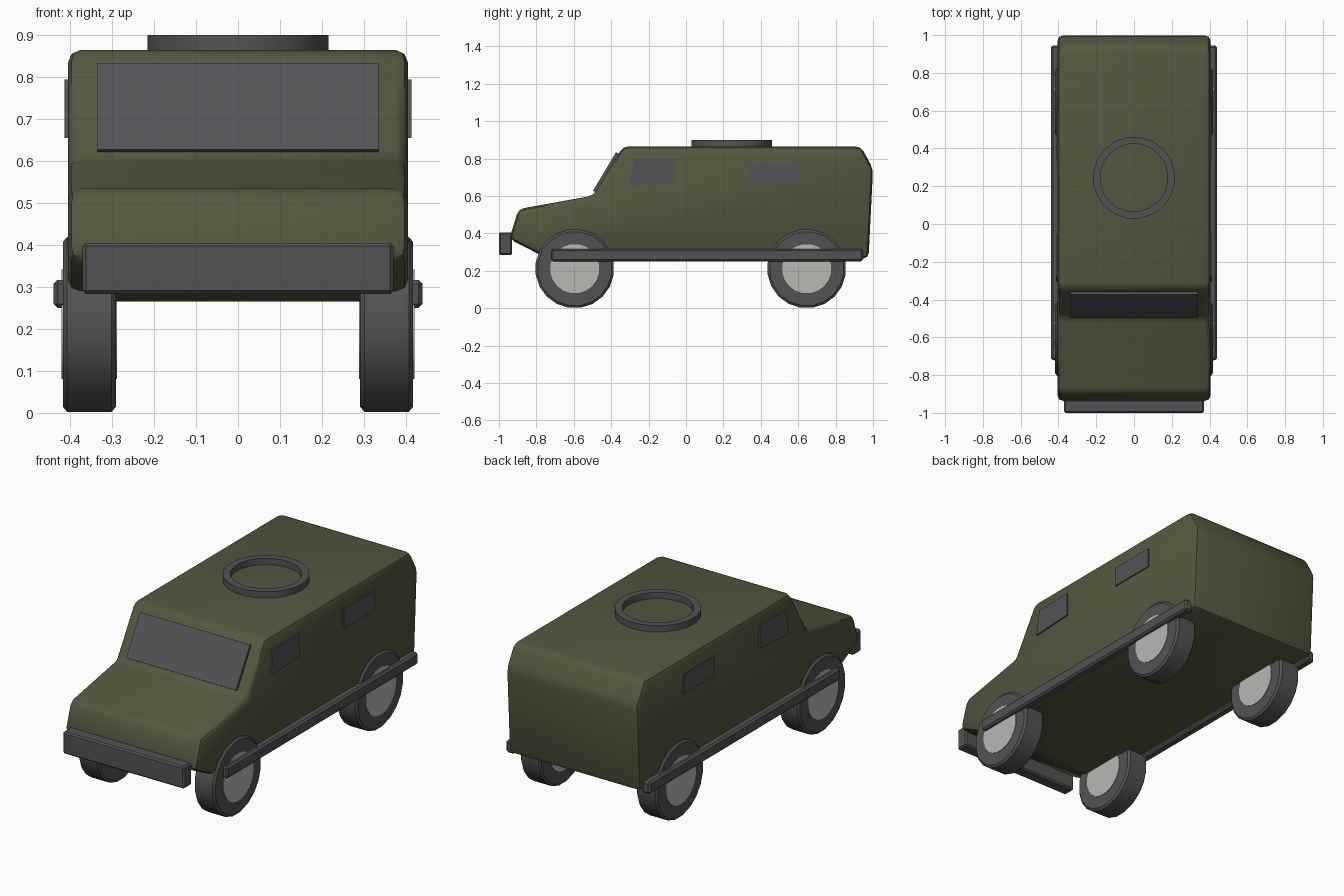
import bpy, bmesh, math
from mathutils import Matrix, Vector

if "Cube" in bpy.data.objects:
    bpy.data.objects.remove(bpy.data.objects["Cube"])


def material(name, rgb):
    m = bpy.data.materials.new(name)
    m.diffuse_color = (*rgb, 1)
    m.use_nodes = True
    m.node_tree.nodes["Principled BSDF"].inputs["Base Color"].default_value = m.diffuse_color
    return m


OLIVE = material("olive paint", (0.088, 0.096, 0.049))
RUBBER = material("dark grey", (0.086, 0.086, 0.086))
GLASS = material("window grey", (0.088, 0.088, 0.094))
HUB = material("light grey", (0.48, 0.48, 0.46))


def finish(name, bm, mat, bevel=0.0, segments=1, angle=30):
    bmesh.ops.recalc_face_normals(bm, faces=bm.faces[:])
    me = bpy.data.meshes.new(name)
    bm.to_mesh(me)
    bm.free()
    ob = bpy.data.objects.new(name, me)
    bpy.context.collection.objects.link(ob)
    me.materials.append(mat)
    if bevel:
        mod = ob.modifiers.new("bevel", 'BEVEL')
        mod.width, mod.segments = bevel, segments
        mod.limit_method = 'ANGLE'
        mod.angle_limit = math.radians(10)
    bpy.ops.object.select_all(action='DESELECT')
    ob.select_set(True)
    bpy.context.view_layer.objects.active = ob
    if bevel:
        bpy.ops.object.modifier_apply(modifier="bevel")
    bpy.ops.object.shade_smooth_by_angle(angle=math.radians(angle))
    return ob


def extrude_profile(name, yz, x0, x1, mat, **kw):
    """Closed side profile of (y, z) points swept across x."""
    bm = bmesh.new()
    a = [bm.verts.new((x0, y, z)) for y, z in yz]
    b = [bm.verts.new((x1, y, z)) for y, z in yz]
    bm.faces.new(a)
    bm.faces.new(b)
    for i in range(len(yz)):
        j = (i + 1) % len(yz)
        bm.faces.new((a[i], a[j], b[j], b[i]))
    return finish(name, bm, mat, **kw)


def box(name, x, y, z, mat, **kw):
    return extrude_profile(name, [(y[0], z[0]), (y[1], z[0]), (y[1], z[1]), (y[0], z[1])],
                           x[0], x[1], mat, **kw)


def lathe(name, profile, matrix, mat, sides=20, closed=False):
    """Revolve (radius, height) points about z, then place with the matrix."""
    bm = bmesh.new()
    rings = [[bm.verts.new((r * math.cos(t), r * math.sin(t), h))
              for t in (2 * math.pi * (k + 0.5) / sides for k in range(sides))] for r, h in profile]
    n = len(rings)
    for i in range(n if closed else n - 1):
        p, q = rings[i], rings[(i + 1) % n]
        for k in range(sides):
            m = (k + 1) % sides
            bm.faces.new((p[k], p[m], q[m], q[k]))
    if not closed:
        bm.faces.new(rings[0])
        bm.faces.new(rings[-1])
    bm.transform(matrix)
    return finish(name, bm, mat)


# Armoured body shell
extrude_profile("body", [(-0.945, 0.37), (-0.895, 0.53), (-0.495, 0.602), (-0.338, 0.865),
                         (0.935, 0.865), (1.0, 0.745), (0.976, 0.265), (-0.74, 0.265)],
                -0.405, 0.405, OLIVE, bevel=0.03, segments=2, angle=40)

# Front bumper
box("front_bumper", (-0.37, 0.37), (-1.0, -0.93), (0.283, 0.405), RUBBER, bevel=0.008)

# Windscreen plate lying on the sloped front
low, high = Vector((-0.497, 0.628)), Vector((-0.374, 0.834))
inward = Vector((high.y - low.y, low.x - high.x)).normalized() * 0.022
extrude_profile("windscreen", [low, high, high + inward, low + inward], -0.335, 0.335, GLASS)

# Roof hatch ring
lathe("hatch_ring", [(0.218, 0.85), (0.218, 0.9), (0.18, 0.9), (0.18, 0.85)],
      Matrix.Translation((0, 0.245, 0)), RUBBER, closed=True)

for side, s in (("right", 1), ("left", -1)):
    # Side windows
    extrude_profile(f"front_window_{side}", [(-0.305, 0.655), (-0.055, 0.668), (-0.055, 0.794),
                                             (-0.28, 0.794)], s * 0.40, s * 0.413, GLASS)
    box(f"rear_window_{side}", (s * 0.40, s * 0.411), (0.335, 0.605), (0.67, 0.778), GLASS)
    # Side step rails
    box(f"side_rail_{side}", (s * 0.39, s * 0.44), (-0.72, 0.945), (0.25, 0.317), RUBBER, bevel=0.01)
    # Wheels with hubs showing on both faces
    for end, y in (("front", -0.595), ("rear", 0.645)):
        place = Matrix.Translation((s * 0.354, y, 0.211)) @ Matrix.Rotation(math.pi / 2, 4, 'Y')
        lathe(f"{end}_tyre_{side}", [(0.199, -0.063), (0.211, -0.053), (0.211, 0.053), (0.199, 0.063)],
              place, RUBBER)
        lathe(f"{end}_hub_{side}", [(0.132, -0.066), (0.132, 0.066)], place, HUB)
